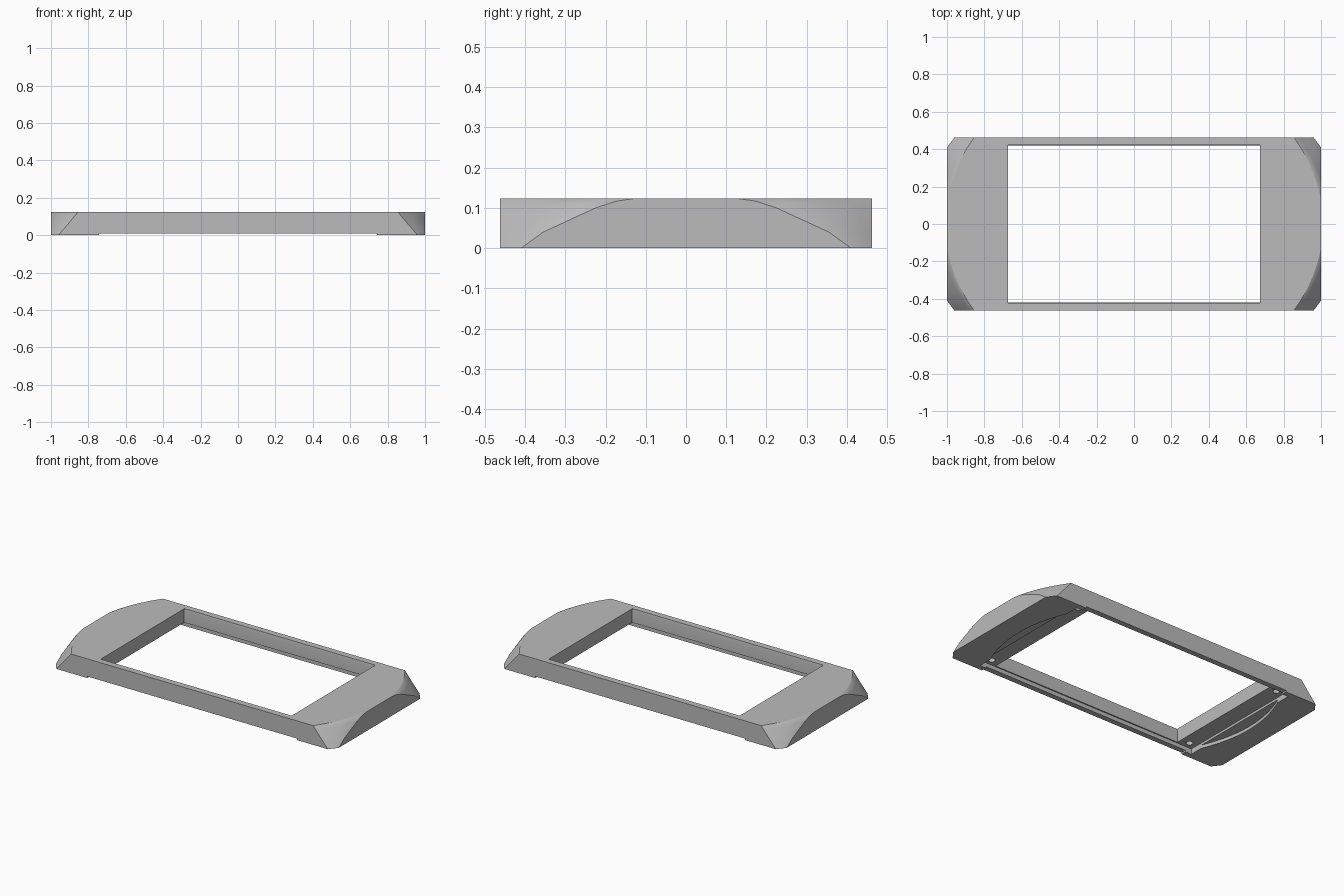
import bpy, bmesh, math

cube = bpy.data.objects.get("Cube")
if cube:
    bpy.data.objects.remove(cube, do_unlink=True)

W, D, H = 1.0, 0.463, 0.123

gray = bpy.data.materials.new("plain gray")
gray.use_nodes = True
COLOR = (0.5, 0.5, 0.5, 1)
gray.diffuse_color = COLOR
gray.node_tree.nodes["Principled BSDF"].inputs["Base Color"].default_value = COLOR


def loft(name, rings):
    """Closed solid through rings of equal point count."""
    bm = bmesh.new()
    rows = [[bm.verts.new(p) for p in ring] for ring in rings]
    n = len(rows[0])
    for low, high in zip(rows, rows[1:]):
        for i in range(n):
            j = (i + 1) % n
            bm.faces.new((low[i], low[j], high[j], high[i]))
    bm.faces.new(rows[0][::-1])
    bm.faces.new(rows[-1])
    bmesh.ops.recalc_face_normals(bm, faces=bm.faces)
    mesh = bpy.data.meshes.new(name)
    bm.to_mesh(mesh)
    bm.free()
    ob = bpy.data.objects.new(name, mesh)
    mesh.materials.append(gray)
    bpy.context.collection.objects.link(ob)
    return ob


def prism(name, outline, z0, z1):
    return loft(name, [[(x, y, z) for x, y in outline] for z in (z0, z1)])


def rect(x0, x1, y):
    return [(x0, -y), (x1, -y), (x1, y), (x0, y)]


# Body: each level is a rectangle with corners swept back towards the top
levels = [(0, .96, .41), (.04, .926, .355), (.07, .90, .29),
          (.10, .875, .225), (.117, .861, .172), (H, .855, .13)]
STEPS = 5


def outline(z, xs, ys):
    corner = []
    for i in range(STEPS + 1):
        t = i / STEPS
        bulge = 4 * t * (1 - t) * z / H
        corner.append((W + (xs - W) * t + .017 * bulge,
                       ys + (D - ys) * t + .010 * bulge))
    corner = [(min(x, W), min(y, D)) for x, y in corner]
    half = corner + [(-x, y) for x, y in reversed(corner)]
    return [(x, y, z) for x, y in half + [(-x, -y) for x, y in half]]


frame = loft("frame", [outline(*lv) for lv in levels])

# Cutters: screen opening, rail undercut, stepped underside pockets, screw holes
cutters = [
    loft("opening_cutter", [[(x, y, z) for x, y in rect(-.675, .675, w)]
                            for z, w in ((-.1, .42), (.105, .42), (.2, .435))]),
    prism("undercut_cutter", rect(-.742, .742, .6), -.1, .01),
    prism("plate_pocket_cutter", rect(-.785, .785, .428), -.09, .035),
]
arc = []
for i in range(17):
    y = -.428 + .856 * i / 16
    arc.append((.742 + .115 * (1 - (y / .428) ** 2), y))
cutters.append(prism("arc_pocket_cutter", arc + [(-x, -y) for x, y in arc], -.08, .02))
for sx in (-1, 1):
    for sy in (-1, 1):
        ring = [(sx * .735 + .02 * math.cos(a * math.tau / 16),
                 sy * .385 + .02 * math.sin(a * math.tau / 16)) for a in range(16)]
        cutters.append(prism("screw_hole_cutter", ring, -.07, .075))

bpy.ops.object.select_all(action='DESELECT')
bpy.context.view_layer.objects.active = frame
frame.select_set(True)
for c in cutters:
    mod = frame.modifiers.new(c.name, 'BOOLEAN')
    mod.operation = 'DIFFERENCE'
    mod.solver = 'EXACT'
    mod.object = c
    bpy.ops.object.modifier_apply(modifier=mod.name)
for c in cutters:
    bpy.data.objects.remove(c, do_unlink=True)

bpy.ops.object.shade_smooth_by_angle(angle=math.radians(22))
